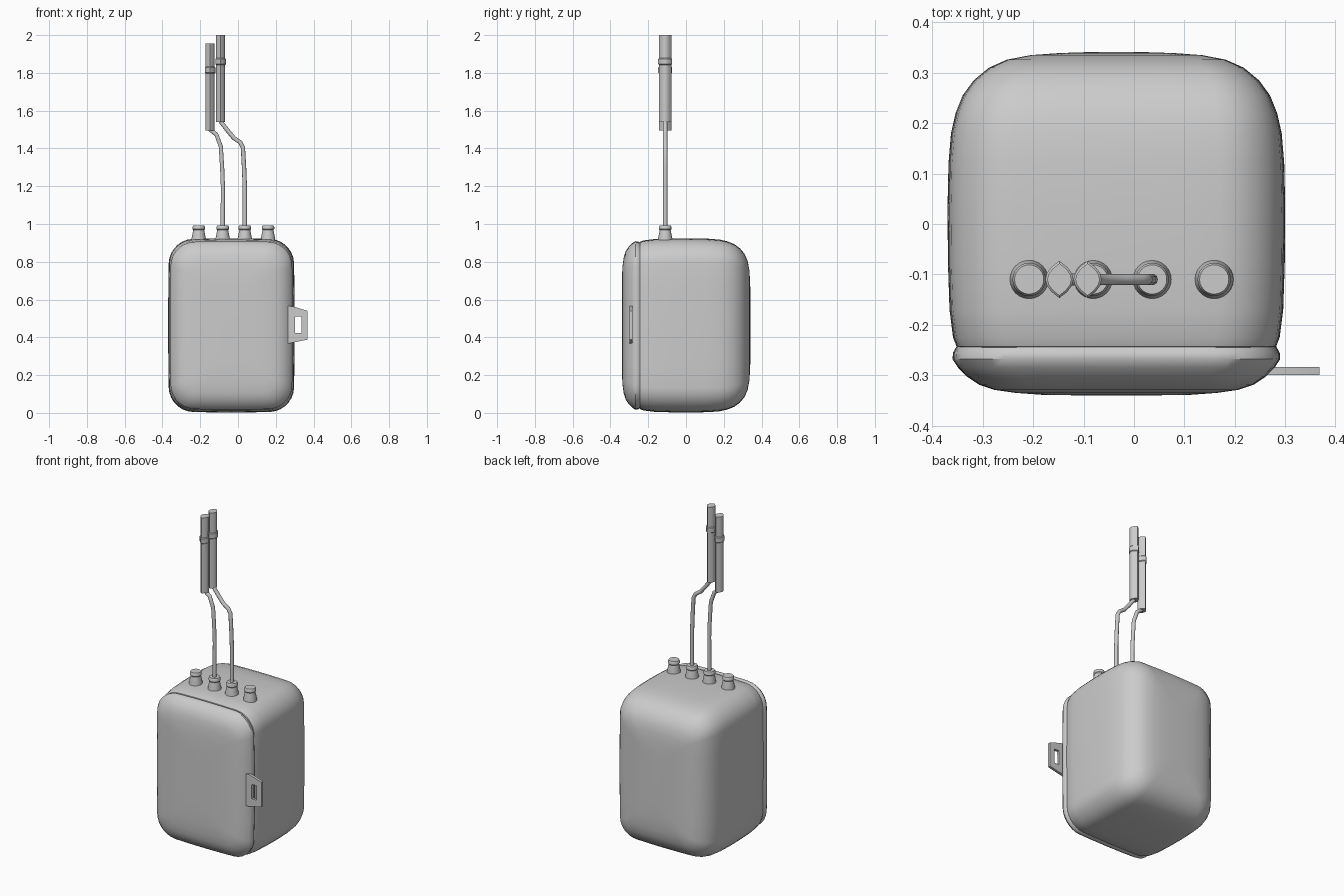
import bpy, bmesh, math

if "Cube" in bpy.data.objects:
    bpy.data.objects.remove(bpy.data.objects["Cube"])

CX, CZ = -0.035, 0.463   # centre of the housing
CY = -0.11               # line of the cable glands


def finish(bm, name, angle=35):
    bmesh.ops.recalc_face_normals(bm, faces=bm.faces)
    me = bpy.data.meshes.new(name)
    bm.to_mesh(me)
    bm.free()
    ob = bpy.data.objects.new(name, me)
    bpy.context.collection.objects.link(ob)
    bpy.ops.object.select_all(action='DESELECT')
    ob.select_set(True)
    bpy.context.view_layer.objects.active = ob
    bpy.ops.object.shade_smooth_by_angle(angle=math.radians(angle))
    return ob


def loft(name, rings, closed=False, angle=35):
    """Skin a list of equal-length point rings; cap the ends unless closed."""
    bm = bmesh.new()
    vs = [[bm.verts.new(p) for p in r] for r in rings]
    n = len(vs[0])
    pairs = list(zip(vs, vs[1:])) + ([(vs[-1], vs[0])] if closed else [])
    for a, b in pairs:
        for i in range(n):
            j = (i + 1) % n
            bm.faces.new((a[i], a[j], b[j], b[i]))
    if not closed:
        bm.faces.new(vs[0])
        bm.faces.new(vs[-1])
    return finish(bm, name, angle)


def soft_rect(y, w, h, r, bulge=0.018, seg=7, sub=6):
    """Rounded rectangle in xz with gently bowed sides."""
    pts = []
    for k, (sx, sz) in enumerate(((1, 1), (-1, 1), (-1, -1), (1, -1))):
        for i in range(seg + 1):
            a = math.pi / 2 * (k + i / seg)
            pts.append((sx * (w - r) + r * math.cos(a), sz * (h - r) + r * math.sin(a)))
    full = []
    for i, p in enumerate(pts):
        full.append(p)
        if i % (seg + 1) == seg:
            q = pts[(i + 1) % len(pts)]
            full += [(p[0] + (q[0] - p[0]) * t / sub, p[1] + (q[1] - p[1]) * t / sub)
                     for t in range(1, sub)]
    return [(CX + x * (1 - bulge * (z / h) ** 2), y, CZ + z * (1 - bulge * (x / w) ** 2))
            for x, z in full]


def shell(name, sections, w0, h0):
    rings = [soft_rect(y, w0 - d, h0 - d, max(0.045, 0.125 - 0.6 * d)) for y, d in sections]
    return loft(name, rings, angle=40)


# Main housing and front door: (y, inset) sections
shell("housing", [(-0.247, 0.03), (-0.243, 0.018), (-0.225, 0.011), (-0.17, 0.004), (-0.08, 0.001),
                  (0.03, 0), (0.12, 0.002), (0.18, 0.007), (0.22, 0.016), (0.255, 0.030),
                  (0.285, 0.052), (0.31, 0.082), (0.326, 0.118), (0.335, 0.165),
                  (0.339, 0.22), (0.341, 0.28)], 0.335, 0.461)
shell("door", [(-0.238, 0.025), (-0.243, 0.008), (-0.255, 0.001), (-0.268, 0), (-0.285, 0.011),
               (-0.303, 0.029), (-0.319, 0.053), (-0.329, 0.083), (-0.335, 0.125),
               (-0.339, 0.18), (-0.340, 0.26)], 0.325, 0.446)

# Cable glands
PROFILE = [(0.039, 0.905), (0.038, 0.922), (0.029, 0.968), (0.033, 0.973),
           (0.033, 0.985), (0.029, 0.993)]
for i, x in enumerate((-0.208, -0.081, 0.036, 0.159)):
    loft(f"cable_gland_{i + 1}",
         [[(x + r * math.cos(math.tau * k / 24), CY + r * math.sin(math.tau * k / 24), z)
           for k in range(24)] for r, z in PROFILE])


# Bent cables
def cable(name, path, radius=0.0115):
    cu = bpy.data.curves.new(name, 'CURVE')
    cu.dimensions = '3D'
    cu.bevel_depth = radius
    cu.bevel_resolution = 3
    cu.use_fill_caps = True
    sp = cu.splines.new('POLY')
    sp.points.add(len(path) - 1)
    for p, (x, z) in zip(sp.points, path):
        p.co = (x, CY, z, 1)
    ob = bpy.data.objects.new(name, cu)
    bpy.context.collection.objects.link(ob)


cable("cable_left", [(-0.081, 0.97), (-0.080, 1.2), (-0.084, 1.3), (-0.091, 1.41),
                     (-0.115, 1.475), (-0.132, 1.487), (-0.148, 1.50), (-0.148, 1.53)])
cable("cable_right", [(0.036, 0.97), (0.036, 1.2), (0.032, 1.3), (0.026, 1.405), (0.012, 1.432),
                      (-0.022, 1.455), (-0.055, 1.495), (-0.09, 1.54), (-0.092, 1.57)])


# Lens-section connector sleeves with collars
def lens(cx, z, hx, hy, n=6):
    half = [-1 + 2 * i / n for i in range(n)]
    return ([(cx + hx * (1 - t * t), CY + hy * t, z) for t in half]
            + [(cx - hx * (1 - t * t), CY - hy * t, z) for t in half])


for side, x, z0, z1, zc in (("left", -0.148, 1.495, 1.955, 1.815),
                            ("right", -0.092, 1.54, 2.0, 1.86)):
    loft(f"sleeve_{side}", [lens(x, z, 0.024, 0.032) for z in (z0, z1)])
    loft(f"sleeve_collar_{side}", [lens(x, zc + dz, a, b) for dz, a, b in
         ((-0.018, 0.024, 0.032), (-0.014, 0.028, 0.037), (0.014, 0.028, 0.037), (0.018, 0.024, 0.032))])

# Door latch tab with a slot
OUTER = [(0.256, 0.365), (0.368, 0.388), (0.368, 0.540), (0.290, 0.564), (0.256, 0.566)]
INNER = [(0.302, 0.422), (0.335, 0.422), (0.335, 0.510), (0.303, 0.510), (0.302, 0.466)]
loft("latch_tab", [[(x, y, z) for x, z in outline] for outline, y in
     ((OUTER, -0.300), (INNER, -0.300), (INNER, -0.284), (OUTER, -0.284))], closed=True)
